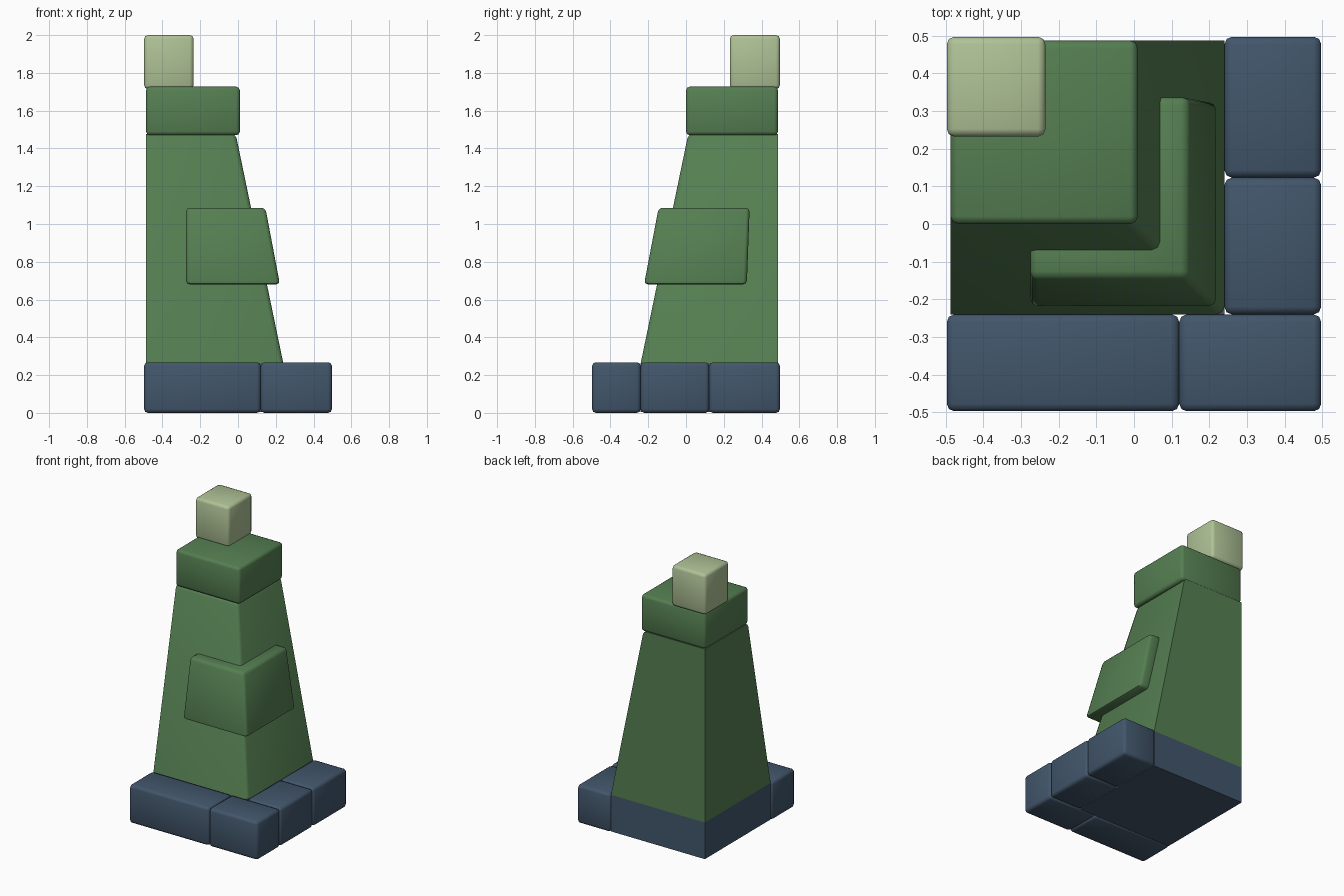
import bpy, bmesh

if "Cube" in bpy.data.objects:
    bpy.data.objects.remove(bpy.data.objects["Cube"])


def material(name, rgb):
    m = bpy.data.materials.new(name)
    m.diffuse_color = (*rgb, 1)
    m.use_nodes = True
    m.node_tree.nodes["Principled BSDF"].inputs["Base Color"].default_value = m.diffuse_color
    return m


BLUE = material("slate blue", (0.054, 0.093, 0.147))
GREEN = material("leaf green", (0.091, 0.213, 0.084))
PALE = material("pale green", (0.43, 0.54, 0.305))


def loft(name, low, high, z0, z1, mat, bevel=0.02, pick=None):
    """Solid between two matching outlines; bevel all edges or those picked."""
    bm = bmesh.new()
    a = [bm.verts.new((x, y, z0)) for x, y in low]
    b = [bm.verts.new((x, y, z1)) for x, y in high]
    n = len(a)
    bm.faces.new(a[::-1])
    bm.faces.new(b)
    for i in range(n):
        j = (i + 1) % n
        bm.faces.new((a[i], a[j], b[j], b[i]))
    edges = [e for e in bm.edges if pick is None or pick(e)]
    if bevel:
        bmesh.ops.bevel(bm, geom=edges, offset=bevel, segments=2,
                        profile=0.5, affect='EDGES', clamp_overlap=True)
    bmesh.ops.recalc_face_normals(bm, faces=bm.faces)
    me = bpy.data.meshes.new(name)
    bm.to_mesh(me)
    bm.free()
    me.materials.append(mat)
    ob = bpy.data.objects.new(name, me)
    bpy.context.collection.objects.link(ob)
    bpy.ops.object.select_all(action='DESELECT')
    ob.select_set(True)
    bpy.context.view_layer.objects.active = ob
    bpy.ops.object.shade_smooth_by_angle(angle=0.9)
    return ob


def rect(x0, x1, y0, y1):
    return [(x0, y0), (x1, y0), (x1, y1), (x0, y1)]


def block(name, x0, x1, y0, y1, z0, z1, mat, bevel=0.02):
    r = rect(x0, x1, y0, y1)
    return loft(name, r, r, z0, z1, mat, bevel)


# Base: plain core with four rounded stones along the front and right
block("base_core", -0.487, 0.24, -0.24, 0.487, 0.006, 0.262, BLUE, 0)
block("base_stone_front", -0.497, 0.12, -0.497, -0.24, 0, 0.268, BLUE)
block("base_stone_corner", 0.12, 0.497, -0.497, -0.24, 0, 0.268, BLUE)
block("base_stone_right", 0.24, 0.497, -0.24, 0.123, 0, 0.268, BLUE)
block("base_stone_back", 0.24, 0.497, 0.123, 0.497, 0, 0.268, BLUE)


# Tapered body: only the outer corner and the two outer top edges are eased
def outer_edge(e):
    p, q = (v.co for v in e.verts)
    top = min(p.z, q.z) > 1.4
    right = min(p.x, q.x) > -0.1
    front = max(p.y, q.y) < 0.1
    return (top and (right or front)) or (right and front)


loft("tapered_body", rect(-0.487, 0.24, -0.24, 0.487),
     rect(-0.487, -0.012, 0.012, 0.487), 0.262, 1.476, GREEN, 0.022, outer_edge)


# Raised L-shaped panel wrapped around the outer corner
def ell(x_out, x_in, end_left, end_back):
    return [(end_left, -x_out), (x_out, -x_out), (x_out, end_back),
            (x_in, end_back), (x_in, -x_in), (end_left, -x_in)]


loft("corner_panel", ell(0.222, 0.12, -0.275, 0.322),
     ell(0.145, 0.04, -0.275, 0.337), 0.68, 1.086, GREEN, 0.02)

# Cap and top cube
block("cap", -0.487, 0.01, 0.0, 0.487, 1.47, 1.727, GREEN)
block("top_cube", -0.497, -0.235, 0.232, 0.497, 1.715, 2.0, PALE)
